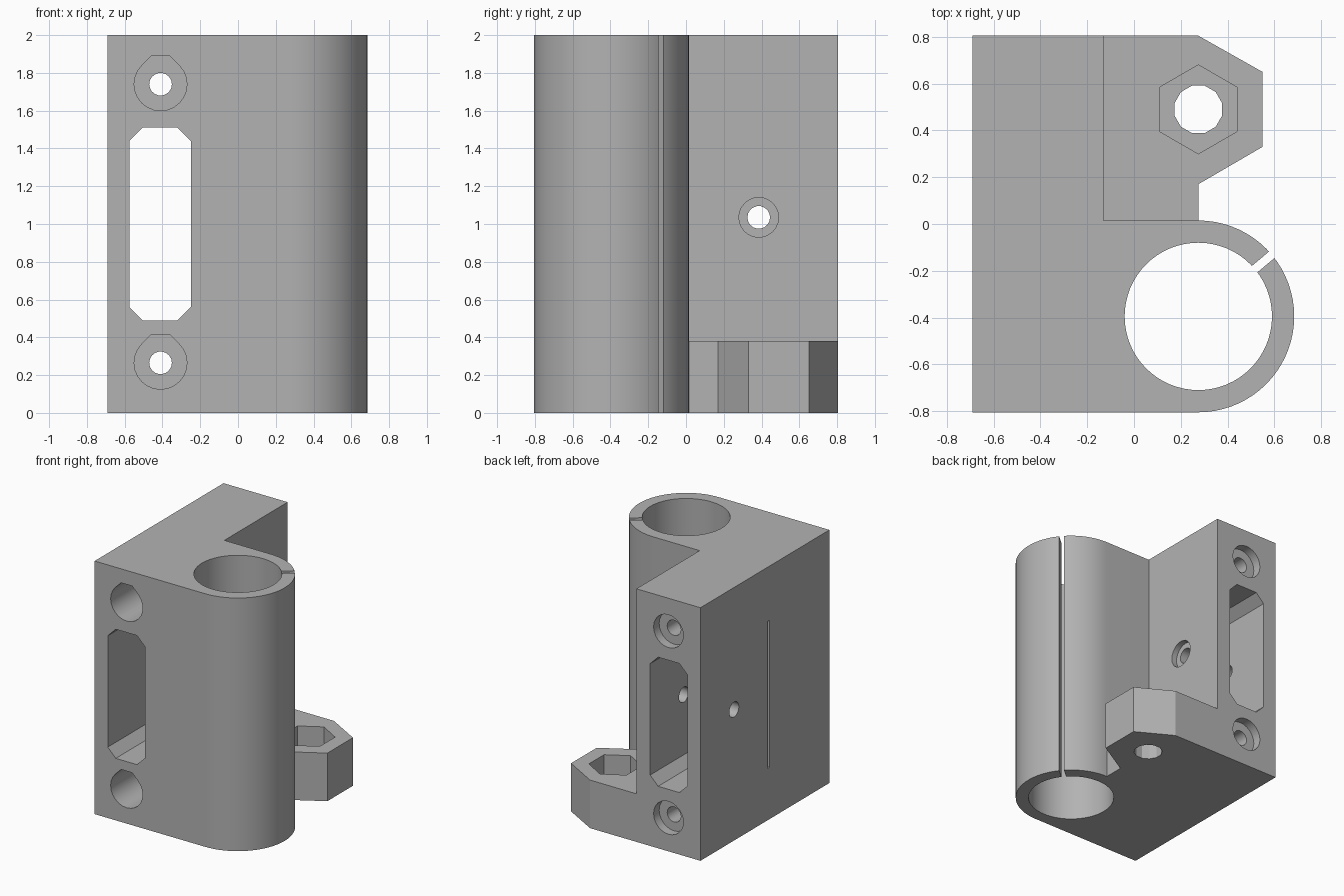
import bpy
import bmesh
from math import cos, sin, pi, radians

if "Cube" in bpy.data.objects:
    bpy.data.objects.remove(bpy.data.objects["Cube"])

grey = bpy.data.materials.new("plain grey")
grey.use_nodes = True
colour = (0.45, 0.45, 0.45, 1)
grey.diffuse_color = colour
grey.node_tree.nodes["Principled BSDF"].inputs["Base Color"].default_value = colour


def arc(cu, cv, r, n, start=0.0, sweep=360.0):
    """Points on a circle or arc; angles in degrees."""
    count = n if sweep == 360 else n + 1
    angles = [radians(start + sweep * i / n) for i in range(count)]
    return [(cu + r * cos(a), cv + r * sin(a)) for a in angles]


def prism(name, profile, lo, hi, axis="z"):
    """Extrude a 2D profile along an axis from lo to hi."""
    place = {"x": lambda u, v, w: (w, u, v),
             "y": lambda u, v, w: (u, w, v),
             "z": lambda u, v, w: (u, v, w)}[axis]
    bm = bmesh.new()
    ends = [[bm.verts.new(place(u, v, w)) for u, v in profile] for w in (lo, hi)]
    bm.faces.new(ends[0])
    bm.faces.new(ends[1])
    for i in range(len(profile)):
        j = (i + 1) % len(profile)
        bm.faces.new((ends[0][i], ends[0][j], ends[1][j], ends[1][i]))
    bmesh.ops.recalc_face_normals(bm, faces=bm.faces)
    mesh = bpy.data.meshes.new(name)
    bm.to_mesh(mesh)
    bm.free()
    mesh.materials.append(grey)
    ob = bpy.data.objects.new(name, mesh)
    bpy.context.collection.objects.link(ob)
    return ob


def select(ob):
    bpy.ops.object.select_all(action="DESELECT")
    ob.select_set(True)
    bpy.context.view_layer.objects.active = ob


def cut(target, profile, lo, hi, axis="z"):
    """Subtract a prism from the target."""
    cutter = prism("cutter", profile, lo, hi, axis)
    cutter.hide_render = True
    mod = target.modifiers.new("cut", "BOOLEAN")
    mod.operation = "DIFFERENCE"
    mod.solver = "EXACT"
    mod.object = cutter
    select(target)
    bpy.ops.object.modifier_apply(modifier=mod.name)
    bpy.data.objects.remove(cutter)


def rect(u0, u1, v0, v1):
    return [(u0, v0), (u1, v0), (u1, v1), (u0, v1)]


def teardrop(cu, cv, r, top):
    """Circle whose upper part becomes 45 degree slopes with a flat top."""
    half = r * 2 ** 0.5 - top
    return arc(cu, cv, r, 18, 135, 270) + [(cu + half, cv + top), (cu - half, cv + top)]


# Main body: rod block with the round bearing housing
bx, by = 0.275, -0.395
left, back, front, inner = -0.69, 0.805, -0.805, -0.13
outline = [(left, front)] + arc(bx, by, 0.41, 36, -90, 180)
outline += [(inner, 0.015), (inner, back), (left, back)]
body = prism("body", outline, 0, 2)

# Bearing bore and its clamping slit
cut(body, arc(bx, by, 0.315, 64), -0.1, 2.1)
a, w = radians(40), 0.018
slit = [(bx + d * cos(a) - s * sin(a), by + d * sin(a) + s * cos(a))
        for d, s in ((0.2, -w), (0.6, -w), (0.6, w), (0.2, w))]
cut(body, slit, -0.1, 2.1)

# Belt slot with chamfered corners, front to back
c = 0.07
x0, x1, z0, z1 = -0.575, -0.25, 0.49, 1.51
belt = [(x0 + c, z0), (x1 - c, z0), (x1, z0 + c), (x1, z1 - c),
        (x1 - c, z1), (x0 + c, z1), (x0, z1 - c), (x0, z0 + c)]
cut(body, belt, -1, 1, "y")

# Rod sockets, screw holes and shallow rear recesses
rod_x = -0.41
for z in (0.265, 1.74):
    cut(body, teardrop(rod_x, z, 0.14, 0.15), -1, 0.6, "y")
    cut(body, arc(rod_x, z, 0.06, 18), 0.5, 1, "y")
    cut(body, arc(rod_x, z, 0.13, 24), back - 0.07, 1, "y")

# Pulley axle hole with a recess on the inner side
cut(body, arc(0.385, 1.035, 0.06, 18), -1, 0.1, "x")
cut(body, arc(0.385, 1.035, 0.105, 24), inner - 0.045, 0.1, "x")

# Thin relief slit on the outer side
cut(body, rect(-0.06, -0.03, 0.41, 1.57), -1, -0.55, "x")

# Foot flange with a hexagonal nut pocket
flange = prism("nut_flange", [
    (inner, 0.015), (bx, 0.015), (bx, 0.17), (0.55, 0.33),
    (0.55, 0.65), (bx, back), (inner, back)], 0, 0.38)
cut(flange, arc(bx, 0.49, 0.105, 12, 15), -0.1, 0.5)
cut(flange, arc(bx, 0.49, 0.19, 6, 30), 0.12, 0.5)

for ob in (body, flange):
    select(ob)
    bpy.ops.object.shade_smooth_by_angle(angle=radians(24))
